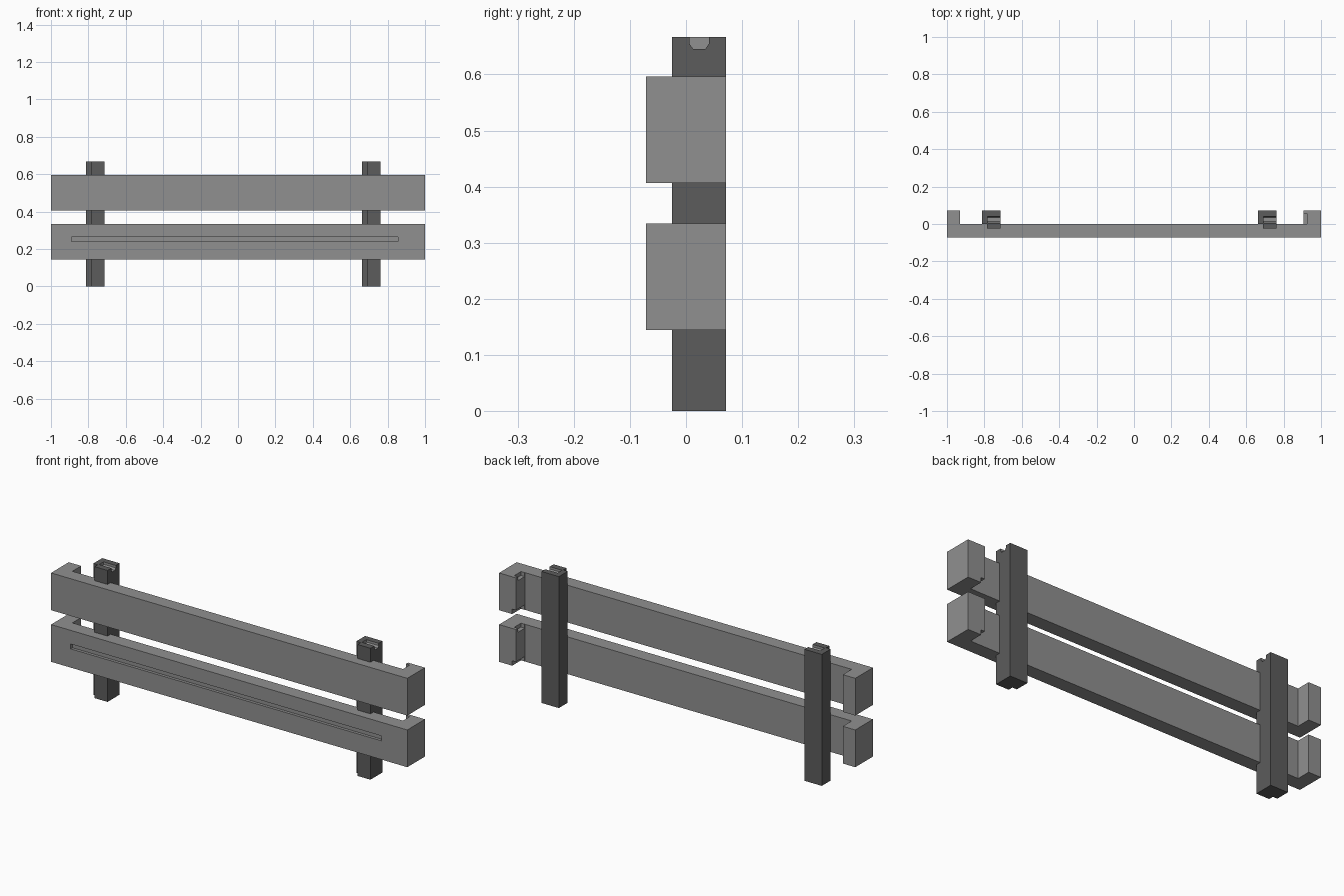
import bpy, bmesh

if "Cube" in bpy.data.objects:
    bpy.data.objects.remove(bpy.data.objects["Cube"])


def material(name, value):
    m = bpy.data.materials.new(name)
    m.diffuse_color = (value, value, value, 1)
    m.use_nodes = True
    m.node_tree.nodes["Principled BSDF"].inputs["Base Color"].default_value = m.diffuse_color
    return m


light = material("light_grey", 0.28)
dark = material("dark_grey", 0.107)


def extrude(name, points, vec, mats):
    """Closed flat outline pushed along vec into a solid."""
    bm = bmesh.new()
    face = bm.faces.new([bm.verts.new(p) for p in points])
    new = bmesh.ops.extrude_face_region(bm, geom=[face])["geom"]
    bmesh.ops.translate(bm, vec=vec, verts=[g for g in new if isinstance(g, bmesh.types.BMVert)])
    bmesh.ops.recalc_face_normals(bm, faces=bm.faces)
    me = bpy.data.meshes.new(name)
    bm.to_mesh(me)
    bm.free()
    for m in mats:
        me.materials.append(m)
    ob = bpy.data.objects.new(name, me)
    bpy.context.collection.objects.link(ob)
    return ob


def box(name, lo, hi):
    pts = [(lo[0], lo[1], lo[2]), (hi[0], lo[1], lo[2]), (hi[0], hi[1], lo[2]), (lo[0], hi[1], lo[2])]
    return extrude(name, pts, (0, 0, hi[2] - lo[2]), [light])


def cut(ob, cutter):
    mod = ob.modifiers.new("cut", "BOOLEAN")
    mod.operation = "DIFFERENCE"
    mod.solver = "EXACT"
    mod.object = cutter
    bpy.context.view_layer.objects.active = ob
    bpy.ops.object.modifier_apply(modifier=mod.name)
    bpy.data.objects.remove(cutter)


# Rails: long boards with ends returning to the back
outline = [(-1, -.071), (1, -.071), (1, .071), (.905, .071),
           (.905, 0), (-.93, 0), (-.93, .071), (-1, .071)]
for name, z0, z1 in (("lower_rail", .145, .334), ("upper_rail", .407, .596)):
    rail = extrude(name, [(x, y, z0) for x, y in outline], (0, 0, z1 - z0), [light])
    # chipped pocket and foot on the right return
    cut(rail, box("cutter", (.88, .0005, z1 - .02), (.926, .055, z1 + .05)))
    cut(rail, box("cutter", (.88, .0005, z0 - .05), (.926, .1, z0 + .025)))
    if name == "lower_rail":
        # long slot in the front
        cut(rail, box("cutter", (-.89, -.1, .24), (.855, -.056, .265)))

# Posts: stepped section with a light chip at the top
H = .667
for name, x in (("left_post", -.812), ("right_post", .664)):
    section = [(x + .025, -.025), (x + .097, -.025), (x + .097, .071), (x, .071), (x, 0), (x + .025, 0)]
    post = extrude(name, [(px, py, 0) for px, py in section], (0, 0, H), [dark, light])
    chip = [(.006, H + .02), (.006, .655), (.013, .645), (.034, .645), (.041, .655), (.041, H + .02)]
    cut(post, extrude("cutter", [(x + .028, cy, cz) for cy, cz in chip], (.1, 0, 0), [light]))
    for p in post.data.polygons:
        inside = .64 < p.center.z < H - .001
        p.material_index = 1 if inside else 0
